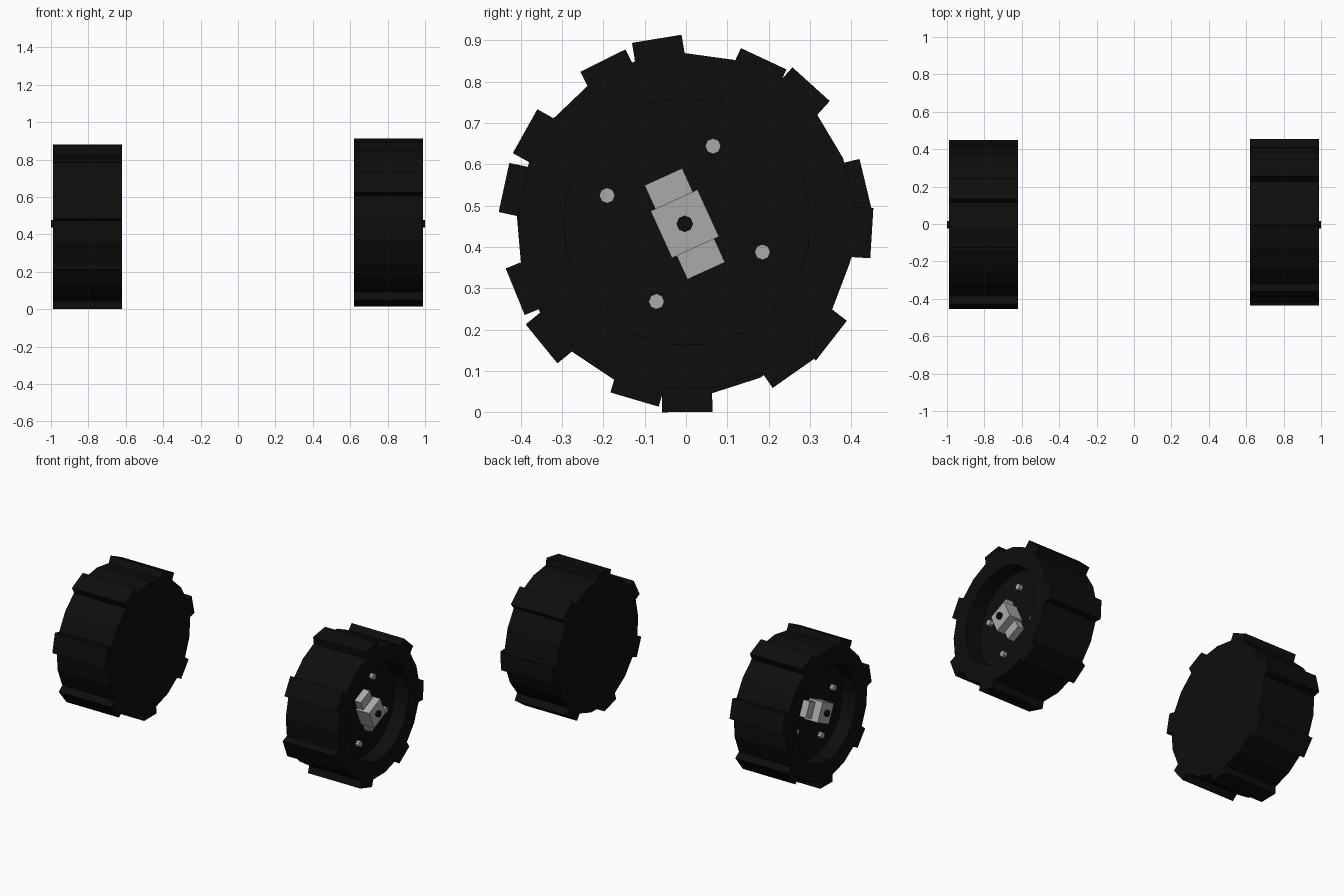
import bpy, bmesh, math
from mathutils import Matrix, Vector

if "Cube" in bpy.data.objects:
    bpy.data.objects.remove(bpy.data.objects["Cube"])

def material(name, v):
    m = bpy.data.materials.new(name)
    m.diffuse_color = (v, v, v, 1)
    m.use_nodes = True
    m.node_tree.nodes["Principled BSDF"].inputs["Base Color"].default_value = m.diffuse_color
    return m

BLACK = material("rubber_black", 0.004)
GREY = material("metal_grey", 0.40)
SIDES = 21          # tyre facets; every third one carries a tread block

def finish(bm, name, mat):
    bmesh.ops.recalc_face_normals(bm, faces=bm.faces)
    me = bpy.data.meshes.new(name)
    bm.to_mesh(me)
    bm.free()
    me.materials.append(mat)
    ob = bpy.data.objects.new(name, me)
    bpy.context.collection.objects.link(ob)

def place(side, x, a, r, cy, cz):
    return Vector((side * x, cy + r * math.cos(a), cz + r * math.sin(a)))

def tyre(name, side, cy, cz, tread_deg):
    bm = bmesh.new()
    step = 2 * math.pi / SIDES
    start = math.radians(tread_deg) - step / 2
    # profile: closed inner face, tread, outer lip, recess wall, recess floor
    profile = [(0.62, 0.408), (0.99, 0.408), (0.99, 0.30), (0.89, 0.30)]
    rings = [[bm.verts.new(place(side, x, start + i * step, r, cy, cz))
              for i in range(SIDES)] for x, r in profile]
    tread = []
    for k in range(len(rings) - 1):
        for i in range(SIDES):
            j = (i + 1) % SIDES
            f = bm.faces.new((rings[k][i], rings[k][j], rings[k + 1][j], rings[k + 1][i]))
            if k == 0 and i % 3 == 0:
                tread.append((f, tread_deg + math.degrees(i * step)))
    bm.faces.new(rings[0])
    bm.faces.new(rings[-1])
    # tread blocks pushed straight out from every third facet
    for f, deg in tread:
        a = math.radians(deg)
        new = bmesh.ops.extrude_discrete_faces(bm, faces=[f])["faces"][0]
        push = Vector((0, math.cos(a), math.sin(a))) * 0.045
        bmesh.ops.translate(bm, verts=new.verts, vec=push)
    finish(bm, name, BLACK)

def rod(name, side, x0, x1, y, z, r, n, mat):
    bm = bmesh.new()
    m = Matrix.Translation((side * (x0 + x1) / 2, y, z)) @ Matrix.Rotation(math.pi / 2, 4, 'Y')
    bmesh.ops.create_cone(bm, cap_ends=True, segments=n, radius1=r, radius2=r,
                          depth=x1 - x0, matrix=m)
    finish(bm, name, mat)

def block(name, side, x0, x1, y, z, length, width, deg, mat):
    bm = bmesh.new()
    m = (Matrix.Translation((side * (x0 + x1) / 2, y, z))
         @ Matrix.Rotation(math.radians(deg), 4, 'X')
         @ Matrix.Diagonal((x1 - x0, length, width, 1)))
    bmesh.ops.create_cube(bm, size=1, matrix=m)
    finish(bm, name, mat)

# label, side, tyre centre y/z, tread angle, hub bar angle
for label, side, cy, cz, tread_deg, bar_deg in (
        ("right", 1, 0.002, 0.461, 47.9, 114.5),
        ("left", -1, -0.002, 0.449, 13.5, 24.5)):
    tyre(label + "_tyre", side, cy, cz, tread_deg)
    hy, hz = -0.003, 0.456
    # hub: long low bar, square boss and black axle pin
    block(label + "_hub_bar", side, 0.88, 0.935, hy, hz, 0.25, 0.10, bar_deg, GREY)
    block(label + "_hub_boss", side, 0.88, 0.983, hy, hz, 0.125, 0.125, bar_deg, GREY)
    rod(label + "_axle_pin", side, 0.95, 1.0, hy, hz, 0.02, 8, BLACK)
    # four wheel bolts
    for k in range(4):
        a = math.radians(70 + 90 * k)
        rod(f"{label}_bolt_{k + 1}", side, 0.88, 0.915, hy + 0.2 * math.cos(a),
            hz + 0.2 * math.sin(a), 0.019, 8, GREY)
